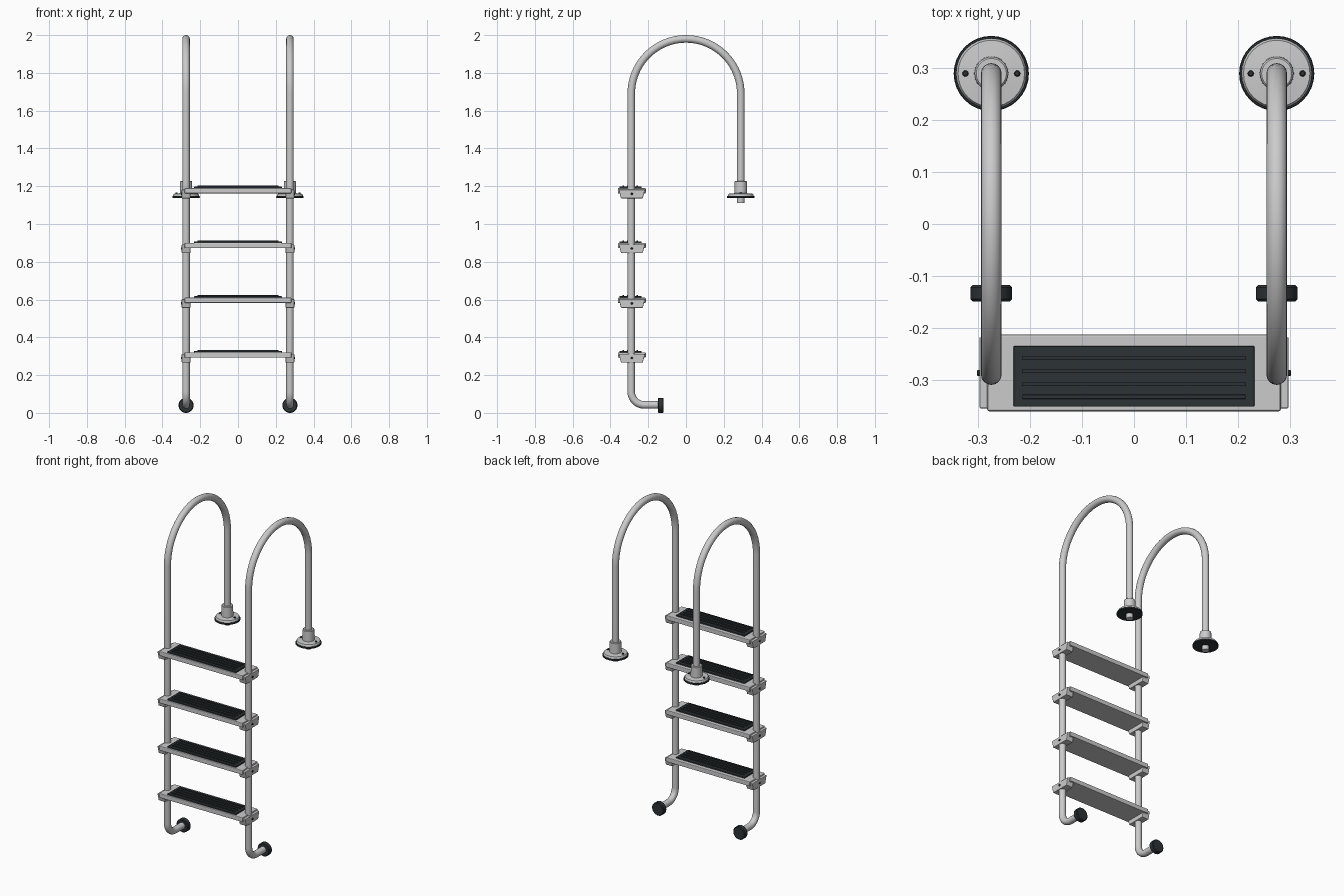
import bpy, bmesh
from math import sin, cos, pi
from mathutils import Vector

if "Cube" in bpy.data.objects:
    bpy.data.objects.remove(bpy.data.objects["Cube"])

RX, RY, R = 0.275, 0.29, 0.02        # rail x, rail y, tube radius
STEP_TOPS = [0.32, 0.61, 0.90, 1.19]
FLANGE_Z = 1.137

rubber = bpy.data.materials.new("rubber")
rubber.diffuse_color = (0.025, 0.032, 0.036, 1)
rubber.use_nodes = True
rubber.node_tree.nodes["Principled BSDF"].inputs["Base Color"].default_value = rubber.diffuse_color


def finish(name, bm, mat=None, bevel=0, smooth=False):
    bmesh.ops.recalc_face_normals(bm, faces=bm.faces)
    me = bpy.data.meshes.new(name)
    bm.to_mesh(me)
    bm.free()
    ob = bpy.data.objects.new(name, me)
    bpy.context.collection.objects.link(ob)
    if mat:
        me.materials.append(mat)
    if bevel:
        m = ob.modifiers.new("bevel", 'BEVEL')
        m.width, m.segments = bevel, 2
    if smooth:
        bpy.ops.object.select_all(action='DESELECT')
        ob.select_set(True)
        bpy.context.view_layer.objects.active = ob
        bpy.ops.object.shade_smooth_by_angle(angle=0.6)
    return ob


def add_box(name, lo, hi, mat=None, bevel=0.0, taper=0.0):
    lo, hi = Vector(lo), Vector(hi)
    bm = bmesh.new()
    bmesh.ops.create_cube(bm, size=1)
    mid = (lo + hi) / 2
    for v in bm.verts:
        low = v.co.z < 0
        v.co = Vector([c * s for c, s in zip(v.co, hi - lo)]) + mid
        if low:
            v.co.y += taper if v.co.y < mid.y else -taper
    return finish(name, bm, mat, bevel)


def add_lathe(name, profile, origin, axis='Z', mat=None, n=32):
    """Revolve (radius, height) points around an axis through origin."""
    place = {'X': lambda a, b, h: (h, a, b), 'Y': lambda a, b, h: (a, h, b),
             'Z': lambda a, b, h: (a, b, h)}[axis]
    bm = bmesh.new()
    rings = [[bm.verts.new(Vector(origin) + Vector(place(
        r * cos(2 * pi * i / n), r * sin(2 * pi * i / n), h)))
        for i in range(n)] for r, h in profile]
    for a, b in zip(rings, rings[1:]):
        for i in range(n):
            j = (i + 1) % n
            bm.faces.new((a[i], a[j], b[j], b[i]))
    bm.faces.new(rings[0])
    bm.faces.new(rings[-1])
    return finish(name, bm, mat, smooth=True)


def add_tube(name, pts, radius):
    cu = bpy.data.curves.new(name, 'CURVE')
    cu.dimensions = '3D'
    cu.bevel_depth, cu.bevel_resolution, cu.use_fill_caps = radius, 6, True
    sp = cu.splines.new('POLY')
    sp.points.add(len(pts) - 1)
    for p, co in zip(sp.points, pts):
        p.co = (*co, 1)
    sp.use_smooth = True
    ob = bpy.data.objects.new(name, cu)
    bpy.context.collection.objects.link(ob)


for side, s in (("left", -1), ("right", 1)):
    x = s * RX
    # Handrail: toe, elbow, upright, half-circle arch, deck leg
    B, FZ = 0.07, 0.042
    path = [(x, -0.13, FZ)]
    path += [(x, -RY + B - B * sin(a), FZ + B - B * cos(a))
             for a in [i * pi / 20 for i in range(11)]]
    path += [(x, -RY * cos(a), 1.69 + RY * sin(a))
             for a in [i * pi / 40 for i in range(41)]]
    path.append((x, RY, 1.11))
    add_tube(f"{side}_handrail", path, R)

    # Rubber wall bumper on the toe
    add_lathe(f"{side}_bumper", [(0.036, -0.149), (0.04, -0.145), (0.04, -0.122),
                                 (0.036, -0.118)], (x, 0, 0.04), 'Y', rubber)

    # Deck anchor: gasket, flange with collar, two screws
    add_lathe(f"{side}_gasket", [(0.07, 0), (0.0725, 0.002), (0.0725, 0.009),
                                 (0.071, 0.011)], (x, RY, FLANGE_Z), 'Z', rubber)
    add_lathe(f"{side}_flange", [(0.068, 0.01), (0.068, 0.017), (0.064, 0.023),
                                 (0.033, 0.026), (0.032, 0.088), (0.029, 0.091)],
              (x, RY, FLANGE_Z))
    for k in (-1, 1):
        add_lathe(f"{side}_flange_screw", [(0.006, 0.02), (0.006, 0.028), (0.004, 0.03)],
                  (x + k * 0.05, RY, FLANGE_Z), 'Z', rubber, 12)

    # Step brackets clamped on the rail, with side bolts
    for i, t in enumerate(STEP_TOPS):
        xs = sorted((s * 0.252, s * 0.298))
        add_box(f"{side}_bracket_{i + 1}", (xs[0], -0.356, t - 0.054),
                (xs[1], -0.217, t - 0.008), bevel=0.003, taper=0.012)
        hs = [(0.006, s * 0.295), (0.006, s * 0.301), (0.004, s * 0.303)]
        add_lathe(f"{side}_bolt_{i + 1}", hs, (0, -0.287, t - 0.03), 'X', rubber, 12)

for i, t in enumerate(STEP_TOPS):
    # Tread slab, grip pad and its raised ribs
    add_box(f"tread_{i + 1}", (-0.283, -0.361, t - 0.028), (0.283, -0.213, t), bevel=0.004)
    add_box(f"grip_pad_{i + 1}", (-0.232, -0.352, t - 0.002), (0.232, -0.235, t + 0.008),
            rubber, 0.002)
    for y in (-0.258, -0.283, -0.308, -0.333):
        add_box(f"grip_rib_{i + 1}", (-0.215, y - 0.004, t + 0.006),
                (0.215, y + 0.004, t + 0.013), rubber, 0.001)
